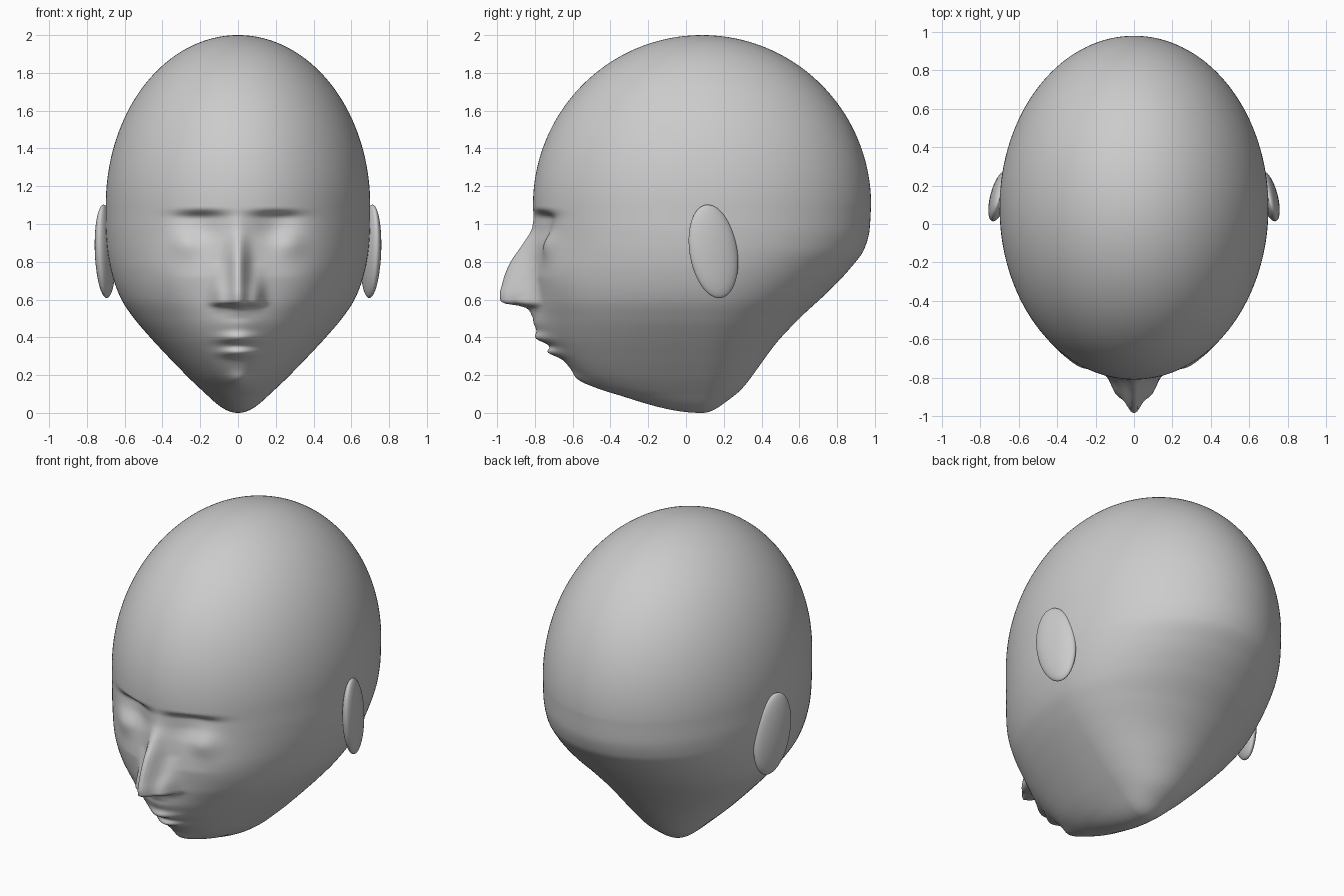
import bpy, bmesh, math
from math import sin, cos, pi, exp, sqrt

if "Cube" in bpy.data.objects:
    bpy.data.objects.remove(bpy.data.objects["Cube"])

CY = 0.085          # y of the head's vertical axis
ROWS, COLS = 260, 240


def curve(points):
    """Smooth monotone interpolation through (x, value) points."""
    xs, vs = [p[0] for p in points], [p[1] for p in points]
    d = [(vs[i + 1] - vs[i]) / (xs[i + 1] - xs[i]) for i in range(len(xs) - 1)]
    m = [d[0]] + [2 * a * b / (a + b) if a * b > 0 else 0 for a, b in zip(d, d[1:])] + [d[-1]]

    def f(x):
        if x <= xs[0]:
            return vs[0]
        if x >= xs[-1]:
            return vs[-1]
        i = max(k for k in range(len(xs) - 1) if xs[k] <= x)
        h = xs[i + 1] - xs[i]
        t = (x - xs[i]) / h
        return ((1 + 2 * t) * (1 - t) ** 2 * vs[i] + t * (1 - t) ** 2 * h * m[i]
                + t * t * (3 - 2 * t) * vs[i + 1] + t * t * (t - 1) * h * m[i + 1])
    return f


def by_height(points):
    """Outline curve over z, spaced by angle so the bottom closes round."""
    f = curve([(math.acos(1 - z), v) for z, v in points])
    return lambda z: f(math.acos(max(-1, min(1, 1 - z))))


# Lower head outlines: half width, front and back
width = by_height([(0, 0), (.05, .115), (.1, .17), (.2, .275), (.3, .372), (.4, .465), (.5, .55),
                   (.6, .617), (.7, .657), (.8, .682), (.9, .695), (1.0, .70), (1.1, .70)])
front = by_height([(0, CY), (.03, -.14), (.085, -.325), (.12, -.43), (.16, -.51), (.2, -.57),
                   (.3, -.665), (.4, -.73), (.5, -.77), (.6, -.795), (.8, -.81), (1.1, -.81)])
back = by_height([(0, CY), (.05, .2), (.127, .295), (.23, .375), (.36, .47), (.5, .60), (.63, .74),
                  (.76, .865), (.87, .945), (.97, .972), (1.1, .98)])

# Nose: projection and half width over z
nose = curve([(.5, 0), (.545, .03), (.562, .06), (.585, .18), (.62, .187), (.68, .17),
              (.79, .125), (.89, .06), (.98, .01), (1.05, 0)])
nose_width = curve([(.55, .075), (.65, .065), (.8, .05), (1.0, .045)])
alae = curve([(.53, 0), (.56, .01), (.585, .07), (.62, .065), (.72, .02), (.8, 0)])
# Eye socket depth over z, steep under the brow
socket = curve([(.72, 0), (.88, .03), (.98, .06), (1.03, .06), (1.085, 0), (1.2, 0)])


def bump(x, z, cx, cz, sx, sz):
    return exp(-((abs(x) - cx) / sx) ** 2 - ((z - cz) / sz) ** 2)


def relief(x, z):
    """How far the face stands out towards -y."""
    r = nose(z) * exp(-(x / nose_width(z)) ** 2)
    r += alae(z) * exp(-((abs(x) - .095) / .04) ** 2)
    r -= socket(z) * exp(-((abs(x) - .2) / .13) ** 2)
    r += .03 * bump(x, z, .27, .9, .08, .08)        # eyes
    r += .02 * bump(x, z, .38, .72, .14, .16)       # cheeks
    r += .045 * bump(x, z, 0, .47, .13, .08)        # muzzle
    r += .05 * bump(x, z, 0, .395, .10, .03)        # upper lip
    r += .05 * bump(x, z, 0, .32, .085, .025)       # lower lip
    r += .035 * bump(x, z, 0, .17, .06, .045)       # chin
    return r


def section(z):
    if z >= 1.1:
        k = sqrt(max(0, 1 - ((z - 1.1) / .9) ** 2))
        return .70 * k, CY - .895 * k, CY + .895 * k
    return width(z), front(z), back(z)


def finish(bm, name):
    bmesh.ops.recalc_face_normals(bm, faces=bm.faces)
    for f in bm.faces:
        f.smooth = True
    me = bpy.data.meshes.new(name)
    bm.to_mesh(me)
    bm.free()
    ob = bpy.data.objects.new(name, me)
    bpy.context.collection.objects.link(ob)
    return ob


# Head: stacked oval rings with the facial relief
bm = bmesh.new()
rings = []
for i in range(1, ROWS):
    z = 1 - cos(pi * i / ROWS)
    w, yf, yb = section(z)
    ring = []
    for j in range(COLS):
        a = 2 * pi * j / COLS
        x, c = w * sin(a), cos(a)
        y = CY + c * ((CY - yf) * -1 if c > 0 else (CY - yb))
        if c > 0:
            y -= relief(x, z) * min(1, c * 3)
        ring.append(bm.verts.new((x, y, z)))
    rings.append(ring)
for a, b in zip(rings, rings[1:]):
    for j in range(COLS):
        k = (j + 1) % COLS
        bm.faces.new((a[j], a[k], b[k], b[j]))
for ring, z in ((rings[0], 0), (rings[-1], 2)):
    pole = bm.verts.new((0, CY, z))
    for j in range(COLS):
        bm.faces.new((ring[j], ring[(j + 1) % COLS], pole))
finish(bm, "head")

# Ears: flattened, tilted ovals
for side, name in ((1, "ear_right"), (-1, "ear_left")):
    bm = bmesh.new()
    bmesh.ops.create_uvsphere(bm, u_segments=48, v_segments=32, radius=1)
    ear = finish(bm, name)
    ear.scale = (.045, .13, .25)
    ear.rotation_euler = (math.radians(10), 0, side * math.radians(15))
    ear.location = (side * .703, .145, .855)
